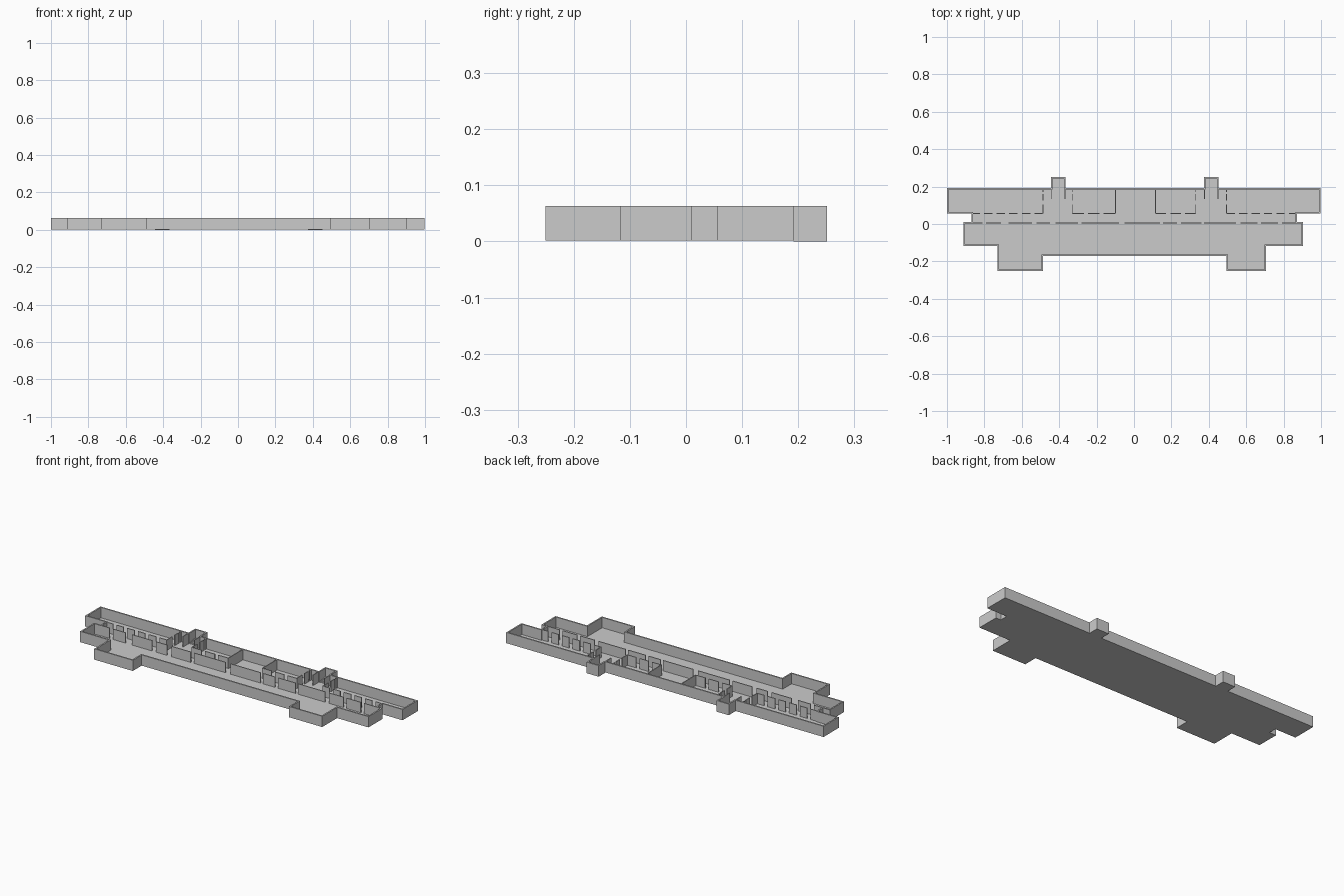
import bpy, bmesh

if "Cube" in bpy.data.objects:
    bpy.data.objects.remove(bpy.data.objects["Cube"])

BASE, FLOOR, TOP = 0.002, 0.004, 0.063   # floor underside, floor surface, wall top
OUT, INN = 0.008, 0.005                  # outer and inner wall thickness


def new_object(name, bm):
    bmesh.ops.recalc_face_normals(bm, faces=bm.faces)
    me = bpy.data.meshes.new(name)
    bm.to_mesh(me)
    bm.free()
    ob = bpy.data.objects.new(name, me)
    bpy.context.collection.objects.link(ob)
    return ob


def add_box(bm, x0, x1, y0, y1, z0, z1):
    vs = bmesh.ops.create_cube(bm, size=1)["verts"]
    for v in vs:
        v.co = (x0 if v.co.x < 0 else x1, y0 if v.co.y < 0 else y1,
                z0 if v.co.z < 0 else z1)


def prism(bm, pts, z0, z1):
    face = bm.faces.new([bm.verts.new((x, y, z0)) for x, y in pts])
    ext = bmesh.ops.extrude_face_region(bm, geom=[face])["geom"]
    for v in ext:
        if isinstance(v, bmesh.types.BMVert):
            v.co.z = z1


def inset_path(pts, t):
    # counter-clockwise right-angled outline moved inwards by t
    res = []
    n = len(pts)
    for i, (x, y) in enumerate(pts):
        (ax, ay), (bx, by) = pts[i - 1], pts[(i + 1) % n]
        for dx, dy in ((x - ax, y - ay), (bx - x, by - y)):
            if abs(dx) > abs(dy):
                y += t if dx > 0 else -t
            else:
                x += -t if dy > 0 else t
        res.append((x, y))
    return res


# Building outline, counter-clockwise, with two stair bays on the back
towers = [(-0.445, -0.367), (0.374, 0.451)]
outline = [(-1, 0.055), (-0.87, 0.055), (-0.87, 0.01), (-0.912, 0.01),
           (-0.912, -0.117), (-0.731, -0.117), (-0.731, -0.25), (-0.487, -0.25),
           (-0.487, -0.17), (0.495, -0.17), (0.495, -0.25), (0.705, -0.25),
           (0.705, -0.117), (0.903, -0.117), (0.903, 0.01), (0.872, 0.01),
           (0.872, 0.055), (0.997, 0.055), (0.997, 0.192)]
for a, b in reversed(towers):
    outline += [(b, 0.192), (b, 0.251), (a, 0.251), (a, 0.192)]
outline.append((-1, 0.192))

# Floor slab
bm = bmesh.new()
prism(bm, outline, BASE, FLOOR)
new_object("floor", bm)

# Outer walls as a closed ring
bm = bmesh.new()
inner = inset_path(outline, OUT)
rings = [[bm.verts.new((x, y, z)) for x, y in p]
         for p, z in ((outline, BASE), (outline, TOP), (inner, TOP), (inner, BASE))]
n = len(outline)
for k in range(4):
    r, s = rings[k], rings[(k + 1) % 4]
    for i in range(n):
        j = (i + 1) % n
        bm.faces.new((r[i], r[j], s[j], s[i]))
new_object("outer_walls", bm)


def wall_run(name, y, segments):
    bm = bmesh.new()
    for a, b in segments:
        add_box(bm, a, b, y - INN / 2, y + INN / 2, FLOOR, TOP)
    new_object(name, bm)


# Front corridor wall with door gaps
wall_run("corridor_wall_front", 0.006, [
    (-0.87, -0.81), (-0.79, -0.71), (-0.67, -0.545), (-0.52, -0.45), (-0.42, -0.3),
    (-0.28, -0.08), (-0.05, 0.14), (0.155, 0.23), (0.25, 0.36), (0.375, 0.545),
    (0.57, 0.66), (0.68, 0.77), (0.79, 0.872)])


# Back corridor wall, short panels between doors
def panels(a, b, count, gap=0.022):
    step = (b - a + gap) / count
    return [(a + i * step, a + (i + 1) * step - gap) for i in range(count)]


wall_run("corridor_wall_back", 0.056,
         panels(-0.87, -0.487, 6) + panels(-0.33, -0.1, 3)
         + panels(0.115, 0.33, 3) + panels(0.495, 0.872, 6))

# Cross walls between the back rooms, and stair lobby wings
bm = bmesh.new()
for x in (-0.1, 0.115):
    add_box(bm, x - INN / 2, x + INN / 2, 0.056, 0.19, FLOOR, TOP)
for x in (-0.487, -0.33, 0.33, 0.495):
    for y0, y1 in ((0.056, 0.105), (0.125, 0.16), (0.17, 0.19)):
        add_box(bm, x - INN / 2, x + INN / 2, y0, y1, FLOOR, TOP)
for a, b in towers:
    for x in (a + INN / 2, b - INN / 2):
        add_box(bm, x - INN / 2, x + INN / 2, 0.135, 0.19, FLOOR, TOP)
new_object("cross_walls", bm)

# Shallow stairs in each bay, on a slightly lower base
bm = bmesh.new()
for a, b in towers:
    add_box(bm, a, b, 0.192, 0.251, 0, BASE)
    for i in range(6):
        y = 0.188 + i * 0.0095
        add_box(bm, a + OUT, b - OUT, y, y + 0.0095, FLOOR, FLOOR + 0.002 * (i + 1))
new_object("stairs", bm)
